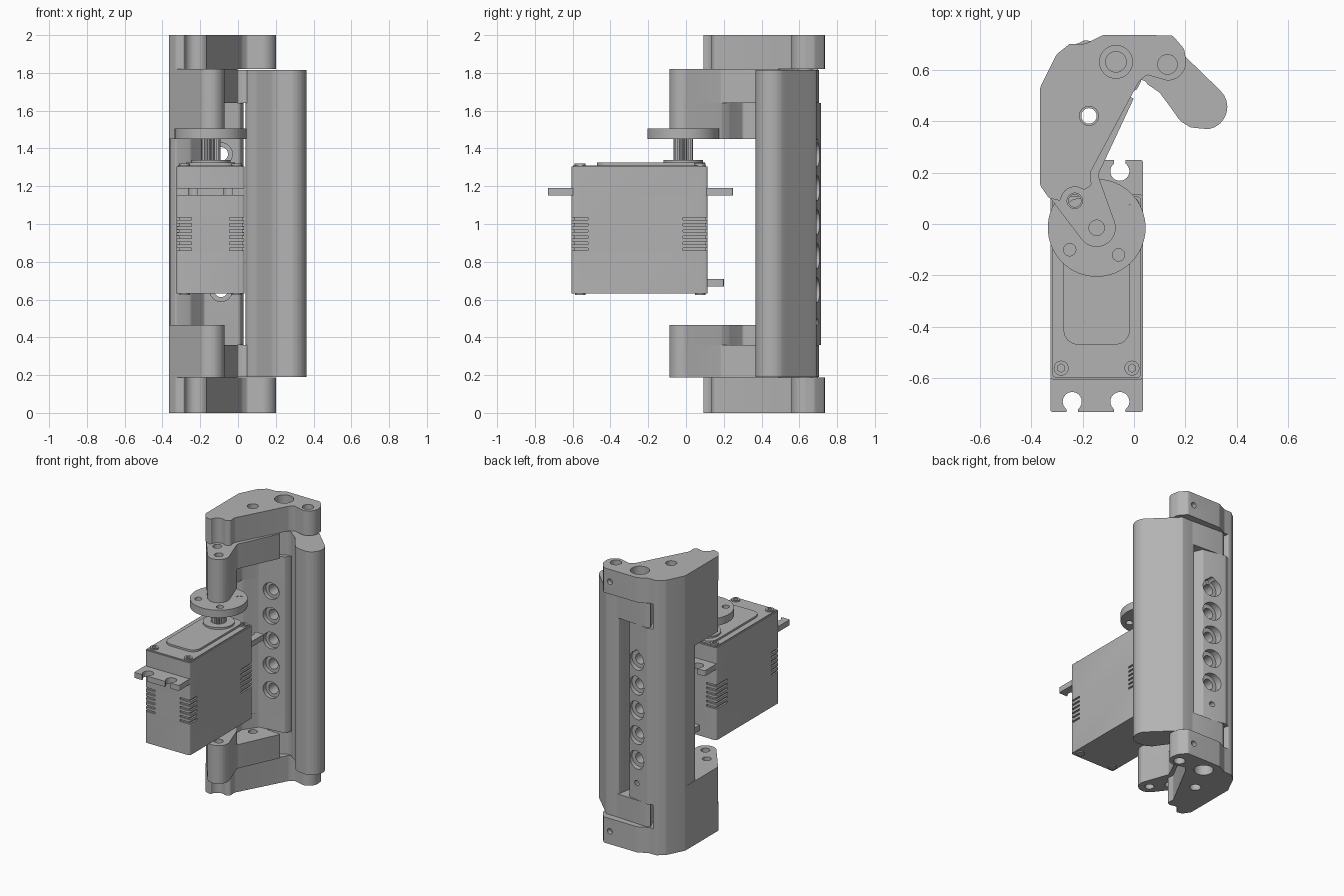
import bpy, bmesh, math
from mathutils import Matrix, Vector

if "Cube" in bpy.data.objects:
    bpy.data.objects.remove(bpy.data.objects["Cube"])

grey = bpy.data.materials.new("plain_grey")
grey.use_nodes = True
grey.diffuse_color = (0.45, 0.45, 0.45, 1)
grey.node_tree.nodes["Principled BSDF"].inputs["Base Color"].default_value = (0.45, 0.45, 0.45, 1)


def finish(name, bm):
    bmesh.ops.recalc_face_normals(bm, faces=bm.faces)
    mesh = bpy.data.meshes.new(name)
    bm.to_mesh(mesh)
    bm.free()
    mesh.materials.append(grey)
    ob = bpy.data.objects.new(name, mesh)
    bpy.context.collection.objects.link(ob)
    return ob


def smooth(ob):
    bpy.ops.object.select_all(action='DESELECT')
    ob.select_set(True)
    bpy.context.view_layer.objects.active = ob
    bpy.ops.object.shade_smooth_by_angle(angle=math.radians(32))
    return ob


def prism(name, pts, z0, z1, r=0.02):
    """Extruded outline with rounded upright edges."""
    bm = bmesh.new()
    base = bm.faces.new([bm.verts.new((x, y, z0)) for x, y in pts])
    new = bmesh.ops.extrude_face_region(bm, geom=[base])["geom"]
    for v in new:
        if isinstance(v, bmesh.types.BMVert):
            v.co.z = z1
    if r:
        up = [e for e in bm.edges if abs(e.verts[0].co.z - e.verts[1].co.z) > 1e-4]
        bmesh.ops.bevel(bm, geom=up, offset=r, segments=4, profile=0.5,
                        affect='EDGES', clamp_overlap=True)
    return smooth(finish(name, bm))


def rect(x0, x1, y0, y1):
    return [(x0, y0), (x1, y0), (x1, y1), (x0, y1)]


def arc(cx, cy, r, a0, a1, n=10):
    angles = [math.radians(a0 + (a1 - a0) * i / n) for i in range(n + 1)]
    return [(cx + r * math.cos(a), cy + r * math.sin(a)) for a in angles]


def add_cyl(bm, a, b, r, r2=None, n=32):
    a, b = Vector(a), Vector(b)
    d = b - a
    m = Matrix.Translation((a + b) / 2) @ d.to_track_quat('Z', 'Y').to_matrix().to_4x4()
    bmesh.ops.create_cone(bm, cap_ends=True, segments=n, radius1=r,
                          radius2=r if r2 is None else r2, depth=d.length, matrix=m)


def cyl(name, x, y, z0, z1, r, n=48):
    bm = bmesh.new()
    add_cyl(bm, (x, y, z0), (x, y, z1), r, n=n)
    return smooth(finish(name, bm))


def add_box(bm, x0, x1, y0, y1, z0, z1):
    size = Matrix.Diagonal((x1 - x0, y1 - y0, z1 - z0, 1))
    at = Matrix.Translation(((x0 + x1) / 2, (y0 + y1) / 2, (z0 + z1) / 2))
    bmesh.ops.create_cube(bm, size=1, matrix=at @ size)


def cut(ob, bm):
    """Subtract the shapes in bm from the object."""
    cutter = finish("cutter", bm)
    cutter.hide_render = True
    mod = ob.modifiers.new("cut", 'BOOLEAN')
    mod.object, mod.operation, mod.solver = cutter, 'DIFFERENCE', 'EXACT'
    mod.use_self = True
    bpy.context.view_layer.objects.active = ob
    bpy.ops.object.modifier_apply(modifier=mod.name)
    bpy.data.objects.remove(cutter)
    smooth(ob)


PIVOT, PIN, BOLT = (-0.07, 0.63), (0.13, 0.62), (-0.175, 0.42)
HORN, BOSS = (-0.145, -0.015), (-0.23, 0.09)

# Bracket outlines
outer = [(-0.25, 0.70), (-0.30, 0.66), (-0.365, 0.53), (-0.365, 0.15)]
lug = outer + [(-0.33, 0.10)] + arc(*BOSS, 0.055, 180, 50, 6) + [
    (-0.165, 0.15), (-0.17, 0.20), (0.02, 0.555), (0.05, 0.58)] + \
    arc(0.13, 0.63, 0.073, -90, 0, 6) + [(0.195, 0.68), (0.15, 0.733), (-0.12, 0.735), (-0.19, 0.70)]
arm_tip = [(-0.325, 0.10)] + arc(*HORN, 0.074, 222, 385, 14) + [(-0.14, 0.19)]
arm_hinge = outer + arm_tip + [(0.0, 0.49), (-0.12, 0.50), (-0.2, 0.58), (-0.22, 0.70)]
strip = [(-0.18, 0.50), (0.01, 0.52), (0.03, 0.56), (-0.02, 0.68), (-0.19, 0.715), (-0.22, 0.70)]
arm_web = outer + arm_tip + [(-0.17, 0.23), (-0.25, 0.30), (-0.25, 0.40)] + strip
wall = outer[:3] + [(-0.36, 0.41), (-0.33, 0.375), (-0.25, 0.41)] + strip

# Upper and lower ends of the bracket
for side, z0, z1, zr, zi in (("lower", 0, 0.187, 0.36, 0.465), ("upper", 2, 1.82, 1.64, 1.45)):
    end = prism(side + "_bracket_lug", lug, z0, z1, 0.008)
    lo, hi = min(z0, z1) - 0.05, max(z0, z1) + 0.05
    mid = (z0 + z1) / 2
    bm = bmesh.new()
    for (x, y), r in ((PIVOT, 0.04), (PIN, 0.038), (BOLT, 0.037)):
        add_cyl(bm, (x, y, lo), (x, y, hi), r)
    add_cyl(bm, (0.1, 0.7, mid), (0.1, 0.78, mid), 0.02)
    cut(end, bm)
    bm = bmesh.new()
    add_cyl(bm, (*PIVOT, z0 + (0.1 if z0 == 0 else -0.1)), (*PIVOT, z0 + (-0.05 if z0 == 0 else 0.05)), 0.064)
    cut(end, bm)
    hinge = prism(side + "_arm_hinge", arm_hinge, z1, zr, 0.008)
    web = prism(side + "_arm_web", arm_web, zr, zi, 0.008)
    for part, holes in ((hinge, (BOSS, HORN, BOLT)), (web, (BOSS, HORN))):
        bm = bmesh.new()
        for x, y in holes:
            add_cyl(bm, (x, y, min(z1, zi) - 0.05), (x, y, max(z1, zi) + 0.05), 0.03)
        cut(part, bm)
    cyl(side + "_pivot_pin", *PIVOT, min(z1, zr), max(z1, zr), 0.04)

# Wall and drilled strip between the arms
back = prism("bracket_wall", wall, 0.465, 1.45, 0.008)
bm = bmesh.new()
for i in range(5):
    z = 0.65 + 0.18 * i
    add_cyl(bm, (-0.09, 0.40, z), (-0.09, 0.80, z), 0.037)
cut(back, bm)
bm = bmesh.new()
for i in range(5):
    z = 0.65 + 0.18 * i
    add_cyl(bm, (-0.09, 0.655, z), (-0.09, 0.80, z), 0.066)
    add_cyl(bm, (-0.09, 0.45, z), (-0.09, 0.535, z), 0.06)
for z in (0.48, 1.43):
    add_cyl(bm, (-0.09, 0.64, z), (-0.09, 0.80, z), 0.02)
cut(back, bm)

# Swinging door with hinge tabs around the pivot
grip = arc(0.275, 0.455, 0.088, 50, -80, 8) + [(0.22, 0.375), (0.18, 0.40), (0.13, 0.47), (0.10, 0.51)]
prism("door_panel", [(0.20, 0.65)] + grip + [(0.05, 0.545), (0.04, 0.57), (0.06, 0.69), (0.16, 0.69)],
      0.19, 1.815, 0.006)
tab = [(0.08, 0.69), (0.08, 0.54), (0.03, 0.56)] + arc(*PIVOT, 0.1, -45, -180, 8) + [
    (-0.2, 0.69), (-0.17, 0.705)]
for side, z0, z1 in (("lower", 0.19, 0.36), ("upper", 1.64, 1.815)):
    prism(side + "_door_tab", tab, z0, z1, 0.006)

# Servo case with cooling grooves at the corners
L, R, F, B = -0.325, 0.035, -0.605, 0.115
case = prism("servo_case", rect(L, R, F, B), 0.632, 1.305, 0.014)
bm = bmesh.new()
for i in range(6):
    z = 0.86 + 0.032 * i
    for x0, x1 in ((L - 0.05, L + 0.08), (R - 0.08, R + 0.05)):
        for y0, y1 in ((F - 0.05, F + 0.012), (B - 0.012, B + 0.05)):
            add_box(bm, x0, x1, y0, y1, z, z + 0.014)
    for x0, x1 in ((L - 0.05, L + 0.012), (R - 0.012, R + 0.05)):
        for y0, y1 in ((F - 0.04, F + 0.085), (B - 0.13, B + 0.04)):
            add_box(bm, x0, x1, y0, y1, z + 0.0005, z + 0.0135)
cut(case, bm)
prism("servo_top_rim", rect(L + 0.008, R - 0.008, F + 0.008, B - 0.008), 1.305, 1.311, 0.014)
prism("servo_raised_lid", rect(-0.275, -0.015, -0.47, 0.10), 1.30, 1.325, 0.06)
prism("servo_cable_boss", rect(-0.19, -0.10, 0.10, 0.20), 0.67, 0.71, 0.008)

# Mounting ears with open slots
for name, y0, y1, tip, inner in (("front_ear", -0.73, F + 0.01, -0.78, -0.69),
                                 ("back_ear", B - 0.01, 0.248, 0.30, 0.205)):
    ear = prism(name, rect(L, R, y0, y1), 1.15, 1.19, 0.008)
    bm = bmesh.new()
    for x in (-0.24, -0.055):
        add_cyl(bm, (x, inner, 1.1), (x, inner, 1.25), 0.037)
        add_box(bm, x - 0.022, x + 0.022, min(tip, inner), max(tip, inner), 1.11, 1.24)
    cut(ear, bm)

# Case screws, top and bottom
for i, x in enumerate((-0.283, -0.008)):
    for j, y in enumerate((-0.56, 0.075)):
        screw = cyl(f"case_screw_{i}{j}", x, y, 1.30, 1.32, 0.029, 24)
        bm = bmesh.new()
        add_cyl(bm, (x, y, 1.312), (x, y, 1.34), 0.016, n=6)
        cut(screw, bm)
        cyl(f"bottom_screw_{i}{j}", x, y, 0.624, 0.64, 0.028, 24)

# Output shaft and round horn
cyl("shaft_collar", *HORN, 1.31, 1.338, 0.105)
bm = bmesh.new()
add_cyl(bm, (*HORN, 1.33), (*HORN, 1.46), 0.052, n=40)
shaft = finish("splined_shaft", bm)
for i, v in enumerate(sorted(shaft.data.vertices, key=lambda v: math.atan2(v.co.y - HORN[1], v.co.x - HORN[0]))):
    if (i // 2) % 2:
        v.co.x += (HORN[0] - v.co.x) * 0.15
        v.co.y += (HORN[1] - v.co.y) * 0.15
horn = cyl("horn_disc", *HORN, 1.45, 1.505, 0.19, 64)
bm = bmesh.new()
for x, y in ((-0.04, 0.07), BOSS, (-0.25, -0.10), (-0.06, -0.12)):
    add_cyl(bm, (x, y, 1.40), (x, y, 1.55), 0.024)
cut(horn, bm)
cyl("horn_screw", -0.04, 0.07, 1.46, 1.503, 0.024, 24)
